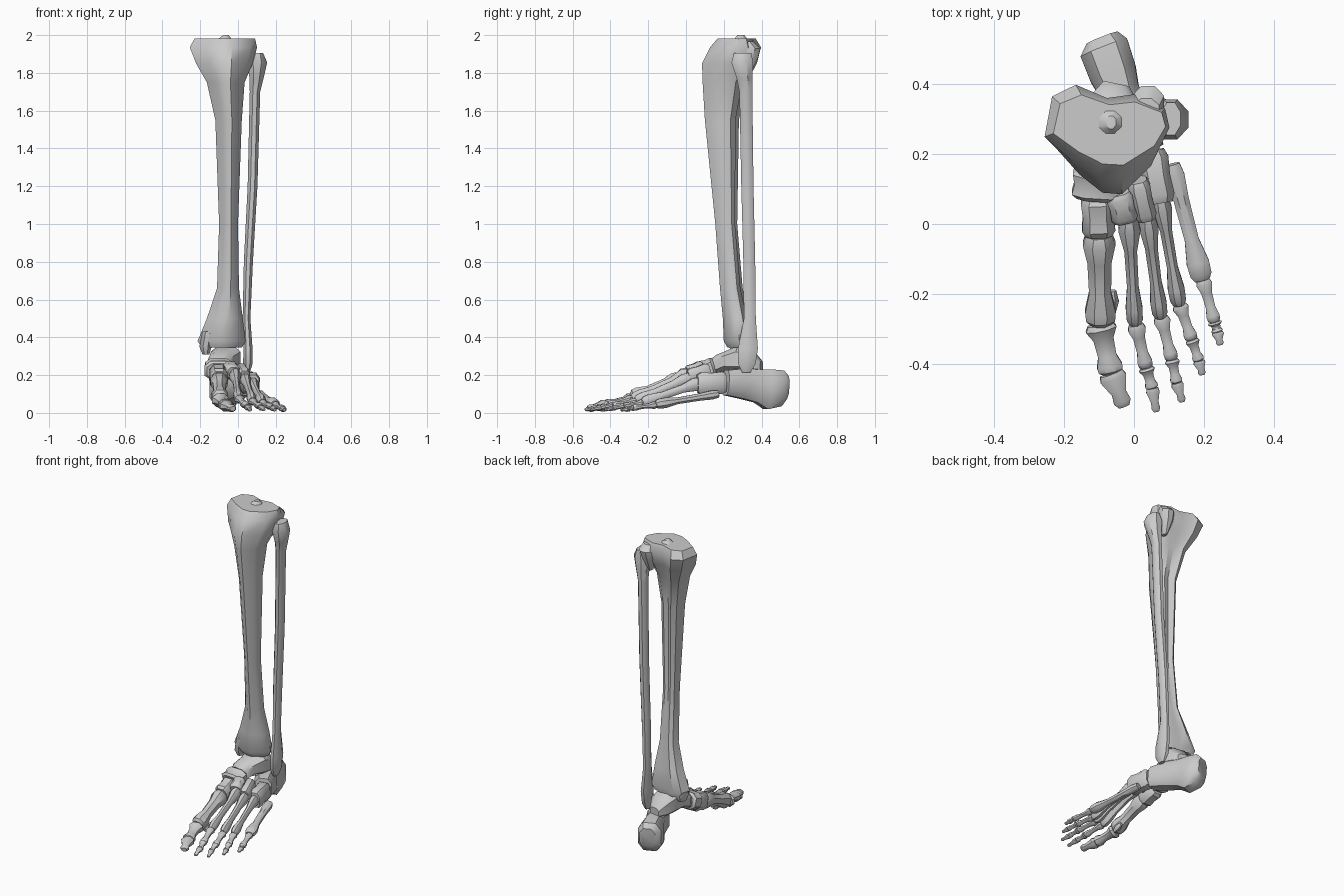
import bpy, bmesh, math
from mathutils import Vector

def ring(n, p=1.0):
    """Rounded cross-section; p < 1 makes it boxier."""
    out = []
    for i in range(n):
        a = 2 * math.pi * (i + 0.5) / n
        c, s = math.cos(a), math.sin(a)
        out.append((math.copysign(abs(c) ** p, c), math.copysign(abs(s) ** p, s)))
    return out

ROUND = ring(8)
BOX = ring(8, 0.7)
SHIN = [(-1, -0.1), (-0.55, -0.62), (-0.12, -0.97), (0.25, -1), (0.8, -0.45), (1, 0.1),
        (0.93, 0.5), (0.45, 0.8), (0, 0.72), (-0.5, 1), (-0.88, 0.75)]

def loft(name, sections, profile=ROUND):
    """Skin cross-sections given as (x, y, z, half width, half height)."""
    axis = (Vector(sections[-1][:3]) - Vector(sections[0][:3])).normalized()
    if abs(axis.z) > 0.8:
        side, up = Vector((1, 0, 0)), Vector((0, 1, 0))
    else:
        side = axis.cross(Vector((0, 0, 1))).normalized()
        up = side.cross(axis)
    bm = bmesh.new()
    rings = []
    for x, y, z, w, h in sections:
        rings.append([bm.verts.new(Vector((x, y, z)) + side * (u * w) + up * (v * h))
                      for u, v in profile])
    n = len(profile)
    for a, b in zip(rings, rings[1:]):
        for i in range(n):
            bm.faces.new((a[i], a[(i + 1) % n], b[(i + 1) % n], b[i]))
    bm.faces.new(rings[0])
    bm.faces.new(rings[-1])
    bmesh.ops.recalc_face_normals(bm, faces=bm.faces)
    mesh = bpy.data.meshes.new(name)
    bm.to_mesh(mesh)
    bm.free()
    ob = bpy.data.objects.new(name, mesh)
    bpy.context.collection.objects.link(ob)
    bpy.ops.object.select_all(action='DESELECT')
    ob.select_set(True)
    bpy.context.view_layer.objects.active = ob
    bpy.ops.object.shade_smooth_by_angle(angle=math.radians(40))
    return ob

def long_bone(name, a, b, base, mid, head, tall=1.0):
    """Small waisted bone from a to b with half widths at base, shaft and head."""
    a, b = Vector(a), Vector(b)
    shape = [(0, base * 0.8), (0.1, base), (0.3, mid * 1.1), (0.65, mid),
             (0.85, head), (0.95, head * 0.95), (1, head * 0.65)]
    loft(name, [(*a.lerp(b, t), w, w * tall) for t, w in shape])

# Shin bone with flared plateau
loft("tibia", [(-0.085, 0.28, 0.345, 0.105, 0.06), (-0.087, 0.275, 0.38, 0.127, 0.075),
               (-0.07, 0.265, 0.5, 0.095, 0.07), (-0.053, 0.24, 0.66, 0.058, 0.06),
               (-0.05, 0.213, 1.0, 0.05, 0.058), (-0.05, 0.19, 1.55, 0.07, 0.09),
               (-0.065, 0.205, 1.75, 0.1, 0.117), (-0.072, 0.23, 1.85, 0.15, 0.145),
               (-0.077, 0.262, 1.935, 0.178, 0.135), (-0.07, 0.268, 1.983, 0.16, 0.1)], SHIN)
loft("medial_malleolus", [(-0.17, 0.28, 0.31, 0.02, 0.035), (-0.172, 0.28, 0.35, 0.035, 0.055),
                          (-0.16, 0.275, 0.43, 0.03, 0.05)])
loft("lateral_condyle", [(0.03, 0.32, 1.79, 0.012, 0.02), (0.035, 0.335, 1.88, 0.045, 0.05),
                         (0.04, 0.345, 1.93, 0.05, 0.053), (0.035, 0.325, 1.965, 0.04, 0.035)])
loft("plateau_ridge", [(-0.07, 0.29, 1.97, 0.05, 0.045), (-0.065, 0.29, 2.0, 0.015, 0.02)])

# Slim outer bone
loft("fibula", [(0.052, 0.32, 0.215, 0.012, 0.025), (0.052, 0.322, 0.26, 0.027, 0.05),
                (0.053, 0.328, 0.34, 0.026, 0.057), (0.045, 0.338, 0.5, 0.022, 0.034),
                (0.055, 0.335, 0.8, 0.026, 0.034), (0.077, 0.325, 1.2, 0.028, 0.035),
                (0.09, 0.317, 1.7, 0.03, 0.037), (0.098, 0.31, 1.77, 0.04, 0.045),
                (0.102, 0.298, 1.855, 0.057, 0.062), (0.105, 0.3, 1.905, 0.03, 0.05)])

# Heel and ankle
loft("calcaneus", [(-0.09, 0.53, 0.135, 0.05, 0.065), (-0.085, 0.5, 0.13, 0.075, 0.1),
                   (-0.06, 0.43, 0.125, 0.072, 0.112), (-0.04, 0.375, 0.142, 0.06, 0.092),
                   (-0.01, 0.3, 0.155, 0.07, 0.085), (0.035, 0.21, 0.16, 0.055, 0.07)], BOX)
loft("talus", [(-0.05, 0.4, 0.245, 0.04, 0.03), (-0.055, 0.35, 0.27, 0.075, 0.065),
               (-0.065, 0.28, 0.285, 0.085, 0.075), (-0.085, 0.215, 0.275, 0.07, 0.055),
               (-0.1, 0.165, 0.255, 0.065, 0.055), (-0.105, 0.14, 0.25, 0.045, 0.04)], BOX)

# Midfoot blocks: start, end, half width, half height
blocks = {
    "navicular": ((-0.1, 0.155, 0.245), (-0.105, 0.075, 0.22), 0.077, 0.056),
    "medial_cuneiform": ((-0.105, 0.08, 0.205), (-0.1, -0.03, 0.175), 0.05, 0.06),
    "middle_cuneiform": ((-0.045, 0.09, 0.24), (-0.025, 0.01, 0.21), 0.04, 0.042),
    "lateral_cuneiform": ((0.01, 0.125, 0.225), (0.035, 0.015, 0.19), 0.034, 0.045),
    "cuboid": ((0.05, 0.21, 0.16), (0.075, 0.06, 0.155), 0.047, 0.062),
}
for name, (a, b, w, h) in blocks.items():
    a, b = Vector(a), Vector(b)
    loft(name, [(*a.lerp(b, t), w * k, h * k)
                for t, k in ((0, 0.8), (0.15, 1), (0.5, 0.92), (0.85, 1), (1, 0.8))], BOX)

# Five metatarsals: start, end, half widths, height ratio
metatarsals = [
    ((-0.1, -0.03, 0.175), (-0.095, -0.285, 0.075), 0.05, 0.034, 0.047, 1.1),
    ((-0.015, 0.015, 0.205), (0.003, -0.285, 0.075), 0.034, 0.018, 0.026, 1.25),
    ((0.038, 0.02, 0.185), (0.075, -0.265, 0.065), 0.03, 0.018, 0.025, 1.25),
    ((0.075, 0.075, 0.16), (0.128, -0.23, 0.055), 0.03, 0.017, 0.026, 1.25),
    ((0.108, 0.17, 0.1), (0.195, -0.16, 0.045), 0.03, 0.022, 0.035, 0.85),
]
for i, m in enumerate(metatarsals):
    long_bone(f"metatarsal_{i + 1}", *m)
loft("sesamoid", [(-0.06, -0.19, 0.06, 0.01, 0.012), (-0.06, -0.22, 0.05, 0.018, 0.022),
                  (-0.062, -0.255, 0.04, 0.01, 0.012)])

# Toe joints: points along each toe, then half width
toes = [
    ([(-0.097, -0.285, 0.07), (-0.065, -0.425, 0.04), (-0.028, -0.52, 0.022)], 0.048),
    ([(0.005, -0.287, 0.075), (0.035, -0.41, 0.045), (0.052, -0.468, 0.03), (0.064, -0.535, 0.016)], 0.028),
    ([(0.077, -0.265, 0.06), (0.108, -0.387, 0.04), (0.122, -0.453, 0.028), (0.138, -0.507, 0.016)], 0.026),
    ([(0.13, -0.23, 0.052), (0.165, -0.33, 0.036), (0.185, -0.39, 0.024), (0.195, -0.43, 0.016)], 0.025),
    ([(0.197, -0.16, 0.042), (0.23, -0.28, 0.027), (0.238, -0.308, 0.02), (0.246, -0.345, 0.015)], 0.025),
]
for i, (pts, w) in enumerate(toes):
    for j, (a, b) in enumerate(zip(pts, pts[1:])):
        k = w * (1 - 0.13 * j)
        last = j == len(pts) - 2
        if last:
            a, b = Vector(a), Vector(b)
            loft(f"toe_{i + 1}_tip", [(*a.lerp(b, t), k * s, min(k * s * 0.8, a.lerp(b, t).z))
                 for t, s in ((0, 0.85), (0.15, 1), (0.6, 0.55), (0.85, 0.65), (1, 0.4))])
        else:
            long_bone(f"toe_{i + 1}_joint_{j + 1}", a, b, k, k * 0.6, k * 0.82, 0.85)
